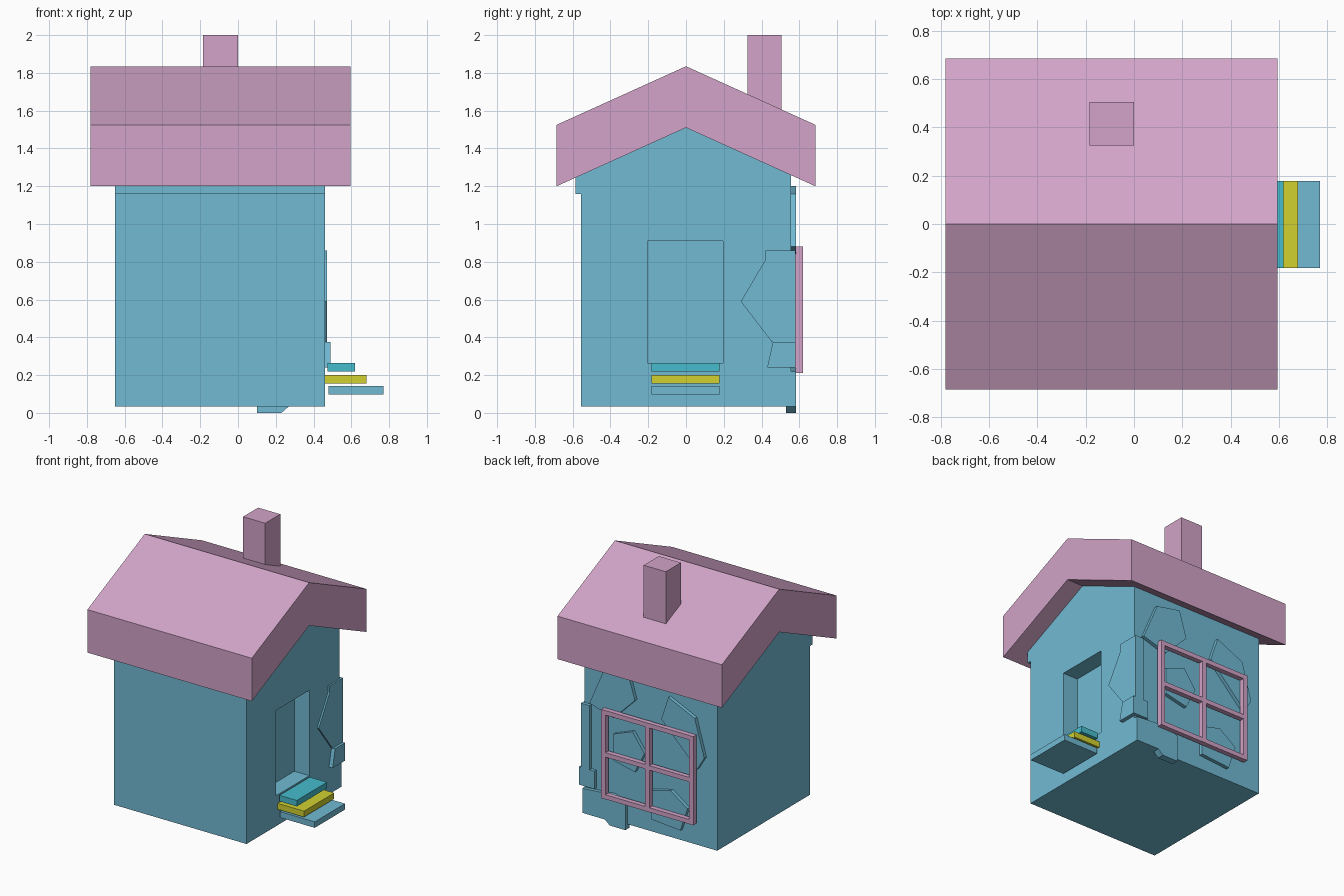
import bpy
import bmesh
from mathutils import Vector

cube = bpy.data.objects.get("Cube")
if cube:
    bpy.data.objects.remove(cube, do_unlink=True)


def material(name, r, g, b):
    m = bpy.data.materials.new(name)
    m.use_nodes = True
    m.diffuse_color = (r, g, b, 1)
    m.node_tree.nodes["Principled BSDF"].inputs["Base Color"].default_value = (r, g, b, 1)
    return m


PINK = material("pink", 0.645, 0.371, 0.578)
BLUE = material("wall blue", 0.165, 0.491, 0.658)
CYAN = material("cyan", 0.061, 0.503, 0.610)
YELLOW = material("yellow", 0.638, 0.638, 0.03)


def prism(name, mat, profile, axis, start, end):
    """Extrude a flat outline along x (outline in y, z) or y (outline in x, z)."""
    bm = bmesh.new()
    if axis == "x":
        verts = [bm.verts.new((start, a, z)) for a, z in profile]
        offset = Vector((end - start, 0, 0))
    else:
        verts = [bm.verts.new((a, start, z)) for a, z in profile]
        offset = Vector((0, end - start, 0))
    face = bm.faces.new(verts)
    result = bmesh.ops.extrude_face_region(bm, geom=[face], use_keep_orig=True)
    moved = [v for v in result["geom"] if isinstance(v, bmesh.types.BMVert)]
    bmesh.ops.translate(bm, verts=moved, vec=offset)
    bmesh.ops.recalc_face_normals(bm, faces=bm.faces)
    mesh = bpy.data.meshes.new(name)
    bm.to_mesh(mesh)
    bm.free()
    mesh.materials.append(mat)
    obj = bpy.data.objects.new(name, mesh)
    bpy.context.collection.objects.link(obj)
    return obj


def box(name, mat, x, y, z):
    outline = [(y[0], z[0]), (y[1], z[0]), (y[1], z[1]), (y[0], z[1])]
    return prism(name, mat, outline, "x", x[0], x[1])


# Walls with a recessed doorway
walls = box("walls", BLUE, (-0.65, 0.46), (-0.555, 0.555), (0.035, 1.16))
cutter = box("doorway_cutter", BLUE, (0.335, 0.6), (-0.205, 0.195), (0.265, 0.91))
cutter.hide_render = True
cut = walls.modifiers.new("doorway", "BOOLEAN")
cut.operation = "DIFFERENCE"
cut.solver = "EXACT"
cut.object = cutter
evaluated = walls.evaluated_get(bpy.context.evaluated_depsgraph_get())
walls.data = bpy.data.meshes.new_from_object(evaluated)
walls.modifiers.clear()
bpy.data.objects.remove(cutter, do_unlink=True)

# Gable storey under the roof
prism("gable", BLUE, [(-0.585, 1.16), (0.555, 1.16), (0.555, 1.265),
                      (0, 1.515), (-0.585, 1.25)], "x", -0.65, 0.46)

# Thick folded roof and chimney
prism("roof", PINK, [(-0.685, 1.2), (0, 1.51), (0.685, 1.2),
                     (0.685, 1.525), (0, 1.835), (-0.685, 1.525)], "x", -0.78, 0.595)
box("chimney", PINK, (-0.185, 0), (0.325, 0.505), (1.56, 2.0))

# Floating doorsteps
for name, mat, x0, x1, z in (("top_step", CYAN, 0.475, 0.62, 0.22),
                             ("middle_step", YELLOW, 0.46, 0.68, 0.155),
                             ("bottom_step", BLUE, 0.48, 0.77, 0.098)):
    box(name, mat, (x0, x1), (-0.183, 0.178), (z, z + 0.045))

# Window frame standing off the back wall
frame_x, frame_z, bar = (-0.495, 0.275), (0.21, 0.88), 0.034
for i in range(3):
    x = frame_x[0] + i * (frame_x[1] - frame_x[0] - bar) / 2
    z = frame_z[0] + i * (frame_z[1] - frame_z[0] - bar) / 2
    box(f"window_upright_{i + 1}", PINK, (x, x + bar), (0.58, 0.62), frame_z)
    box(f"window_rail_{i + 1}", PINK, frame_x, (0.582, 0.618), (z, z + bar))

# Stones at the back corner beside the door
prism("corner_stone", BLUE, [(0.29, 0.59), (0.455, 0.375), (0.58, 0.375),
                             (0.58, 0.86), (0.42, 0.86), (0.42, 0.81)], "x", 0.40, 0.472)
prism("jutting_stone", BLUE, [(0.43, 0.24), (0.58, 0.24), (0.58, 0.375),
                              (0.46, 0.375)], "x", 0.36, 0.49)

# Stones on the back wall
stones = {
    "foot_stone": [(0.27, 0.035), (0.23, 0), (0.1, 0), (0.1, 0.2), (0.2, 0.24),
                   (0.46, 0.22), (0.46, 0.035)],
    "low_stone": [(-0.12, 0.14), (-0.36, 0.12), (-0.42, 0.3), (-0.28, 0.4), (-0.12, 0.36)],
    "side_stone": [(-0.2, 0.92), (-0.5, 0.62), (-0.56, 0.72), (-0.48, 1.0), (-0.26, 1.1)],
    "high_stone": [(0.4, 0.88), (0.2, 0.82), (0.02, 1.0), (0.08, 1.2), (0.28, 1.16)],
    "middle_stone": [(0.2, 0.5), (0.02, 0.46), (-0.06, 0.62), (0.04, 0.76), (0.2, 0.7)],
}
for name, outline in stones.items():
    prism(name, BLUE, outline, "y", 0.53, 0.582)
